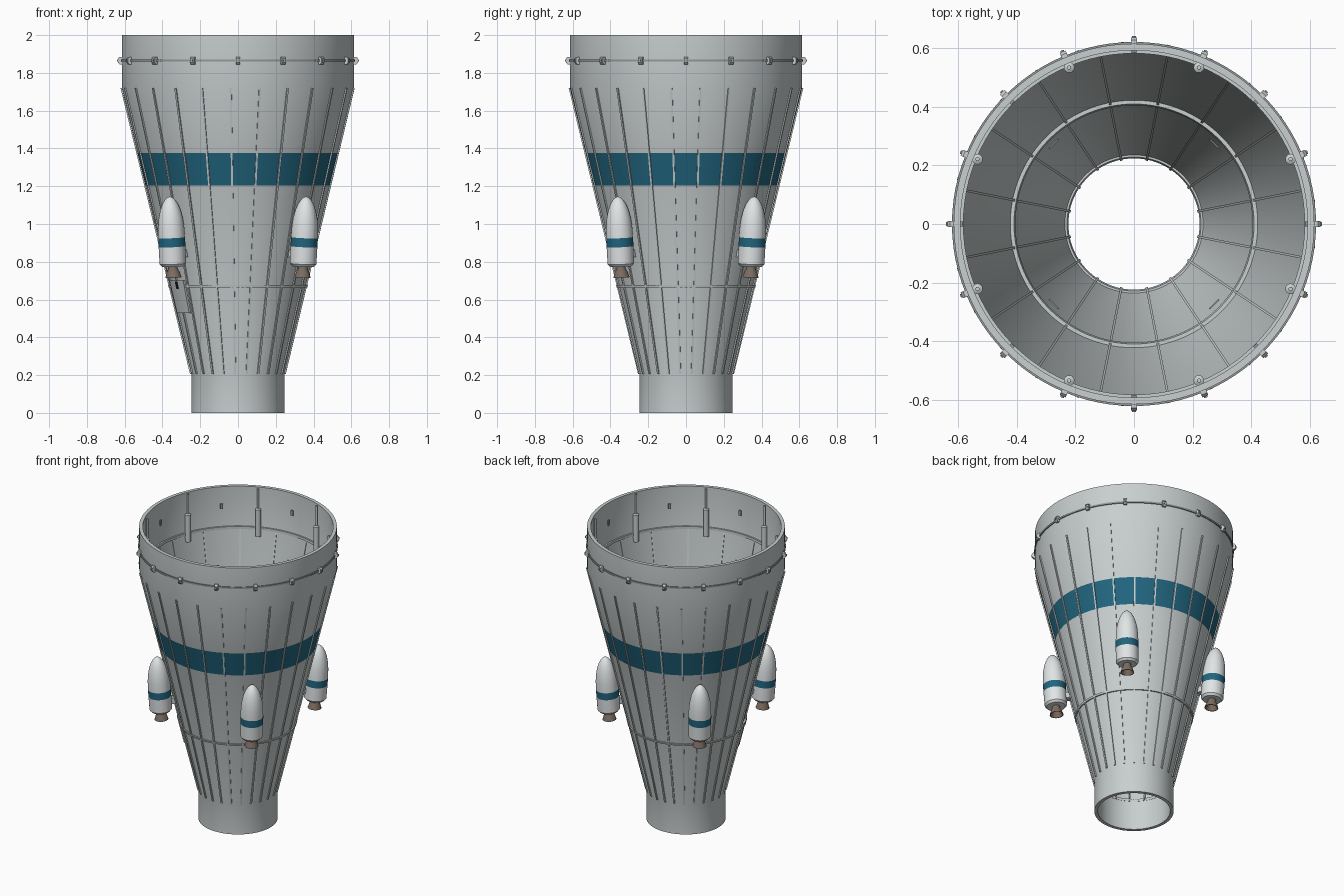
import bpy, bmesh
from math import sin, cos, pi, radians, tau
from mathutils import Matrix

cube = bpy.data.objects.get("Cube")
if cube:
    bpy.data.objects.remove(cube)


def material(name, color, rough=0.6):
    m = bpy.data.materials.new(name)
    m.use_nodes = True
    m.diffuse_color = (*color, 1)
    bsdf = m.node_tree.nodes["Principled BSDF"]
    bsdf.inputs["Base Color"].default_value = (*color, 1)
    bsdf.inputs["Roughness"].default_value = rough
    return m


HULL = material("hull grey", (0.58, 0.62, 0.62))
WHITE = material("booster white", (0.75, 0.78, 0.79))
BLUE = material("stripe blue", (0.015, 0.13, 0.21))
METAL = material("fitting grey", (0.30, 0.31, 0.32))
BROWN = material("nozzle brown", (0.20, 0.15, 0.12))
BLACK = material("port black", (0.01, 0.01, 0.01))


def finish(name, bm, mats, rule=None):
    """Turn a bmesh into a smooth-shaded object; rule picks a face's material."""
    bmesh.ops.recalc_face_normals(bm, faces=bm.faces)
    if rule:
        for f in bm.faces:
            f.material_index = rule(f)
    mesh = bpy.data.meshes.new(name)
    bm.to_mesh(mesh)
    bm.free()
    for m in mats:
        mesh.materials.append(m)
    ob = bpy.data.objects.new(name, mesh)
    bpy.context.collection.objects.link(ob)
    bpy.ops.object.select_all(action='DESELECT')
    ob.select_set(True)
    bpy.context.view_layer.objects.active = ob
    bpy.ops.object.shade_smooth_by_angle(angle=radians(30))
    return ob


def lathe(name, profile, mats, seg=96, start=0, sweep=tau, closed=True, rule=None):
    """Revolve (radius, height) points about z, fully or over a sector."""
    bm = bmesh.new()
    full = sweep >= tau
    rows = []
    for i in range(seg if full else seg + 1):
        a = start + sweep * i / seg
        rows.append([bm.verts.new((r * cos(a), r * sin(a), z)) for r, z in profile])
    n = len(profile)
    for i in range(seg):
        p, q = rows[i], rows[(i + 1) % len(rows)]
        for j in range(n if closed else n - 1):
            k = (j + 1) % n
            bm.faces.new((p[j], q[j], q[k], p[k]))
    if not full:
        bm.faces.new(rows[0])
        bm.faces.new(rows[-1])
    bmesh.ops.remove_doubles(bm, verts=bm.verts, dist=1e-5)
    return finish(name, bm, mats, rule)


def fins(name, profile, half, angles, mats):
    """Radial slabs: a (radius, height) outline thickened sideways at each angle."""
    bm = bmesh.new()
    for a in angles:
        c, s = cos(a), sin(a)
        left, right = [[bm.verts.new((r * c - t * s, r * s + t * c, z))
                        for r, z in profile] for t in (-half, half)]
        bm.faces.new(left)
        bm.faces.new(right)
        for j in range(len(profile)):
            k = (j + 1) % len(profile)
            bm.faces.new((left[j], left[k], right[k], right[j]))
    return finish(name, bm, mats)


def around(n, offset=0.0):
    return [(i + offset) * tau / n for i in range(n)]


# Hull dimensions
R0, R1, Z0, Z1, TOP = 0.247, 0.615, 0.205, 1.72, 2.0
B0, B1 = 1.205, 1.375


def cone(z, off=0.0):
    """Point on the cone wall at height z, moved outward by off."""
    return (R0 + (R1 - R0) * (z - Z0) / (Z1 - Z0) + off, z)


def ring(z0, z1, inner, outer):
    return [cone(z0, inner), cone(z0, outer), cone(z1, outer), cone(z1, inner)]


# Hull shell with the painted stripe on its outside
WALL = 0.015


def stripe(f):
    c = f.calc_center_median()
    r = (c.x ** 2 + c.y ** 2) ** 0.5
    return int(B0 < c.z < B1 and r > cone(c.z, -WALL / 2)[0])


lathe("hull", [(R0, 0), (R0, Z0), cone(B0), cone(B1), (R1, Z1), (R1, TOP),
               (0.592, TOP), (0.592, Z1), cone(Z0, -WALL), (0.225, Z0), (0.225, 0)],
      [HULL, BLUE], seg=128, rule=stripe)

# Stringers outside and inside the cone
fins("outer_stringers", ring(Z0, Z1, -0.005, 0.007), 0.005, around(25, 0.5), [HULL])
fins("inner_stringers", ring(Z0, Z1, -WALL - 0.012, -0.008), 0.004, around(16, 0.5), [HULL])

# Frame rings
lathe("lower_outer_ring", ring(0.664, 0.676, -0.005, 0.008), [HULL])
lathe("middle_inner_ring", ring(0.985, 1.005, -0.032, -0.008), [HULL])
lathe("bottom_inner_ring", ring(0.20, 0.22, -0.022, -0.005), [HULL])
lathe("shoulder_inner_ring", [(0.582, 1.71), (0.60, 1.71), (0.60, 1.728), (0.582, 1.728)], [HULL])

# Clamp band with its brackets
lathe("clamp_band", [(0.61, 1.859), (0.621, 1.859), (0.621, 1.871), (0.61, 1.871)], [METAL])
fins("clamp_brackets", [(0.61, 1.845), (0.627, 1.845), (0.636, 1.855), (0.636, 1.875),
                        (0.627, 1.885), (0.61, 1.885)], 0.011, around(16), [HULL])
fins("clamp_bolts", [(0.62, 1.859), (0.641, 1.859), (0.641, 1.871), (0.62, 1.871)],
     0.006, around(16), [METAL])
fins("inner_clamp_plates", [(0.583, 1.85), (0.60, 1.85), (0.60, 1.885), (0.583, 1.885)],
     0.008, around(8), [METAL])

# Spring pushers inside the upper cylinder
for i, a in enumerate(around(8, 0.5)):
    pusher = lathe(f"pusher_{i + 1}", [(0, 1.67), (0.018, 1.67), (0.018, 1.855), (0.007, 1.86),
                                       (0.007, 1.995), (0, 1.995)],
                   [HULL], seg=16, closed=False)
    pusher.location = (0.578 * cos(a), 0.578 * sin(a), 0)

# Access door with a small port
lathe("access_door", ring(0.53, 0.70, -0.005, 0.012), [HULL], seg=12,
      start=radians(197), sweep=radians(23))
lathe("door_port", ring(0.655, 0.695, 0.0, 0.015), [BLACK], seg=2,
      start=radians(208.5), sweep=radians(3))

# Strap-on boosters: body with band, nozzle, mounting strut
BODY = [(0, 0), (0.058, 0), (0.070, 0.014), (0.071, 0.105), (0.071, 0.153), (0.069, 0.21),
        (0.064, 0.255), (0.055, 0.295), (0.043, 0.328), (0.028, 0.353), (0.013, 0.367), (0, 0.371)]
NOZZLE = [(0, 0.005), (0.024, 0.005), (0.025, -0.012), (0.034, -0.03), (0.043, -0.058),
          (0.039, -0.058), (0.02, -0.015), (0, -0.015)]


def band(f):
    return int(0.105 < f.calc_center_median().z < 0.153)


for label, deg in (("back_left", 45), ("back_right", 135), ("front_right", 225), ("front_left", 315)):
    place = (Matrix.Rotation(radians(deg), 4, 'Z') @ Matrix.Translation((0.487, 0, 0.775))
             @ Matrix.Rotation(radians(3.7), 4, 'Y'))
    body = lathe(f"booster_{label}", BODY, [WHITE, BLUE], seg=40, closed=False, rule=band)
    nozzle = lathe(f"nozzle_{label}", NOZZLE, [BROWN], seg=32, closed=False)
    for ob in (body, nozzle):
        ob.matrix_world = place
fins("booster_struts", [(0.385, 0.825), (0.45, 0.825), (0.45, 0.865), (0.385, 0.865)],
     0.022, around(4, 0.5), [HULL])
